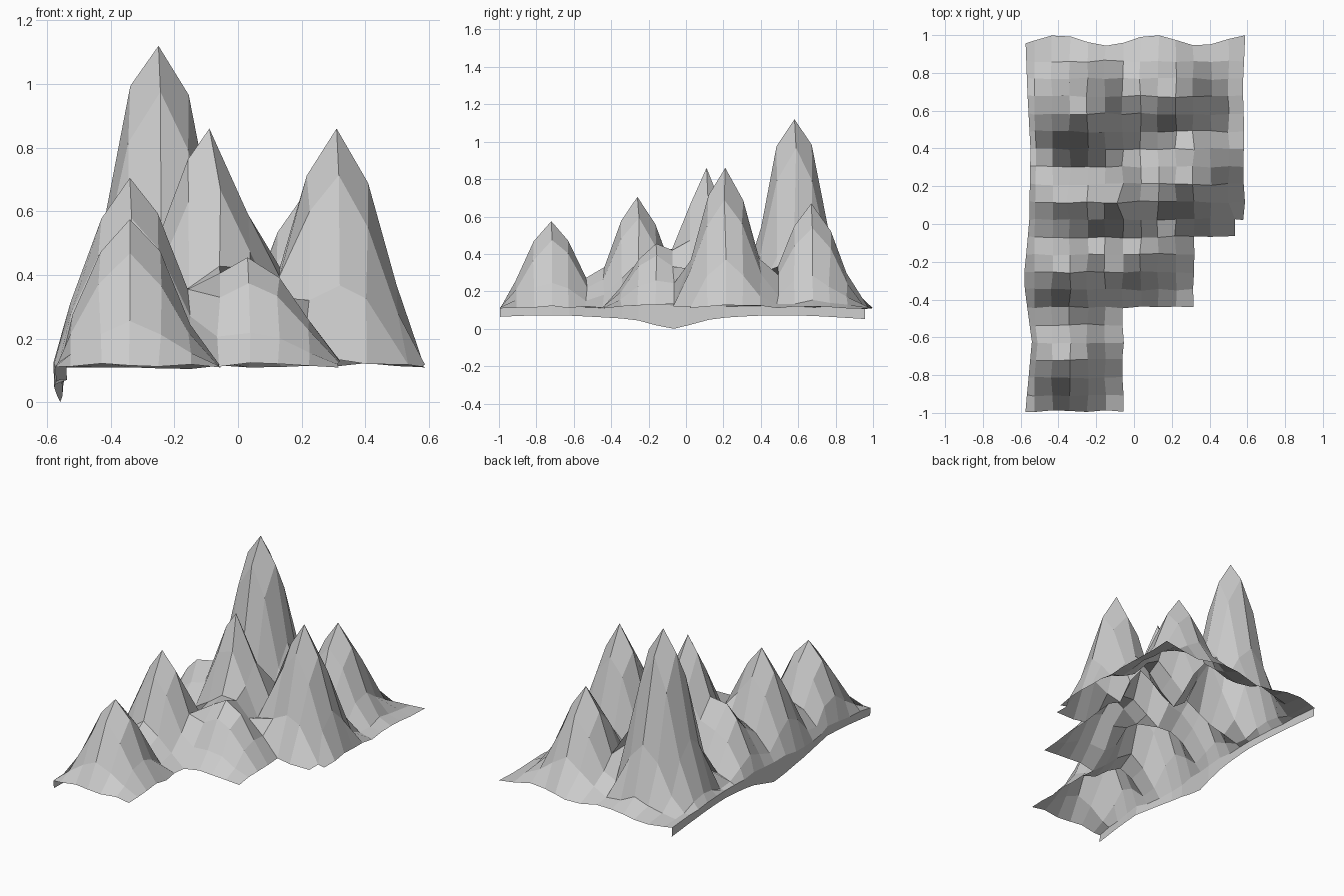
import bpy, bmesh, math, random

if "Cube" in bpy.data.objects:
    bpy.data.objects.remove(bpy.data.objects["Cube"])

random.seed(4)
P = 0.0935                      # grid pitch
# peaks: x, y, height, spread in x, spread in y, falloff power
PEAKS = [
    (-0.34, -0.72, 0.575, 0.175, 0.175, 2.2),
    (-0.34, -0.26, 0.705, 0.18, 0.175, 2.1),
    (0.03, -0.16, 0.455, 0.21, 0.175, 2.1),
    (-0.36, 0.11, 0.50, 0.15, 0.14, 1.9),
    (-0.09, 0.11, 0.86, 0.18, 0.165, 2.0),
    (0.31, 0.21, 0.86, 0.182, 0.18, 2.2),
    (-0.25, 0.58, 1.12, 0.188, 0.19, 2.7),
    (0.22, 0.67, 0.67, 0.175, 0.18, 2.1),
]
BASE = 0.112
BLEND = 1.9                     # how strongly neighbouring slopes merge
# western rim outline: y, x
RIM = [(-1.1, -0.585), (-0.62, -0.54), (-0.3, -0.585), (0, -0.555),
       (0.4, -0.548), (0.7, -0.565), (1.1, -0.578)]


def rim_x(y):
    for (y0, x0), (y1, x1) in zip(RIM, RIM[1:]):
        if y <= y1:
            return x0 + (x1 - x0) * (y - y0) / (y1 - y0)


def height(x, y, damp):
    total = 0
    for px, py, h, sx, sy, power in PEAKS:
        d = math.hypot((x - px) / sx, (y - py) / sy)
        total += ((h - BASE) * math.exp(-d ** power)) ** BLEND
    return BASE + damp * total ** (1 / BLEND) + random.uniform(-0.008, 0.008)


# Grid lines; the first column is the western rim
xs = [-0.575] + [-0.527 + P * j for j in range(12)] + [0.583]
ys = [-0.99] + [-1.0 + 0.0931 * i for i in range(1, 21)] + [0.972]


def last_col(row):
    """Stepped eastern outline: last column used by the cells of a row."""
    if row < 6:
        return 6
    if row < 10:
        return 10
    return 12 if row < 11 else 13


def has_cell(i, j):
    return 0 <= i < 21 and 0 <= j < last_col(i)


bm = bmesh.new()
verts = {}
for i, y in enumerate(ys):
    for j, x in enumerate(xs):
        cells = [has_cell(a, b) for a in (i - 1, i) for b in (j - 1, j)]
        if not any(cells):
            continue
        edge = not all(cells)
        vx = x + random.uniform(-0.006, 0.006)
        vy = y + random.uniform(-0.006, 0.006)
        if j == 0:
            vx = rim_x(y)
        elif j == 1:
            vx = max(x, rim_x(y) + 0.03)
        elif j == 12 and i in (10, 11):     # little step at the east side
            vx = 0.535
        if i == 21:
            vy = y + 0.028 * math.cos(12.5 * (x + 0.4))
        verts[i, j] = bm.verts.new((vx, vy, height(vx, vy, 0.2 if edge else 1)))

# Put a grid point exactly on each summit
for px, py, h, *_ in PEAKS:
    v = min(verts.values(), key=lambda q: math.hypot(q.co.x - px, q.co.y - py))
    v.co = (px, py, h)

for i in range(21):
    for j in range(last_col(i)):
        bm.faces.new([verts[i, j], verts[i, j + 1],
                      verts[i + 1, j + 1], verts[i + 1, j]])

# Drooping skirt along the western rim, lowest near the middle
skirt = []
for i in range(22):
    c = verts[i, 0].co
    low = 0.06 + 0.012 * math.sin(5 * ys[i] - 1)
    low *= 1 - math.exp(-((ys[i] + 0.069) / 0.13) ** 2)
    skirt.append(bm.verts.new((c.x + 0.003, c.y, low)))
for i in range(21):
    bm.faces.new([skirt[i], verts[i, 0], verts[i + 1, 0], skirt[i + 1]])

mesh = bpy.data.meshes.new("mountain_range")
bm.to_mesh(mesh)
bm.free()
mountains = bpy.data.objects.new("mountain_range", mesh)
bpy.context.collection.objects.link(mountains)
